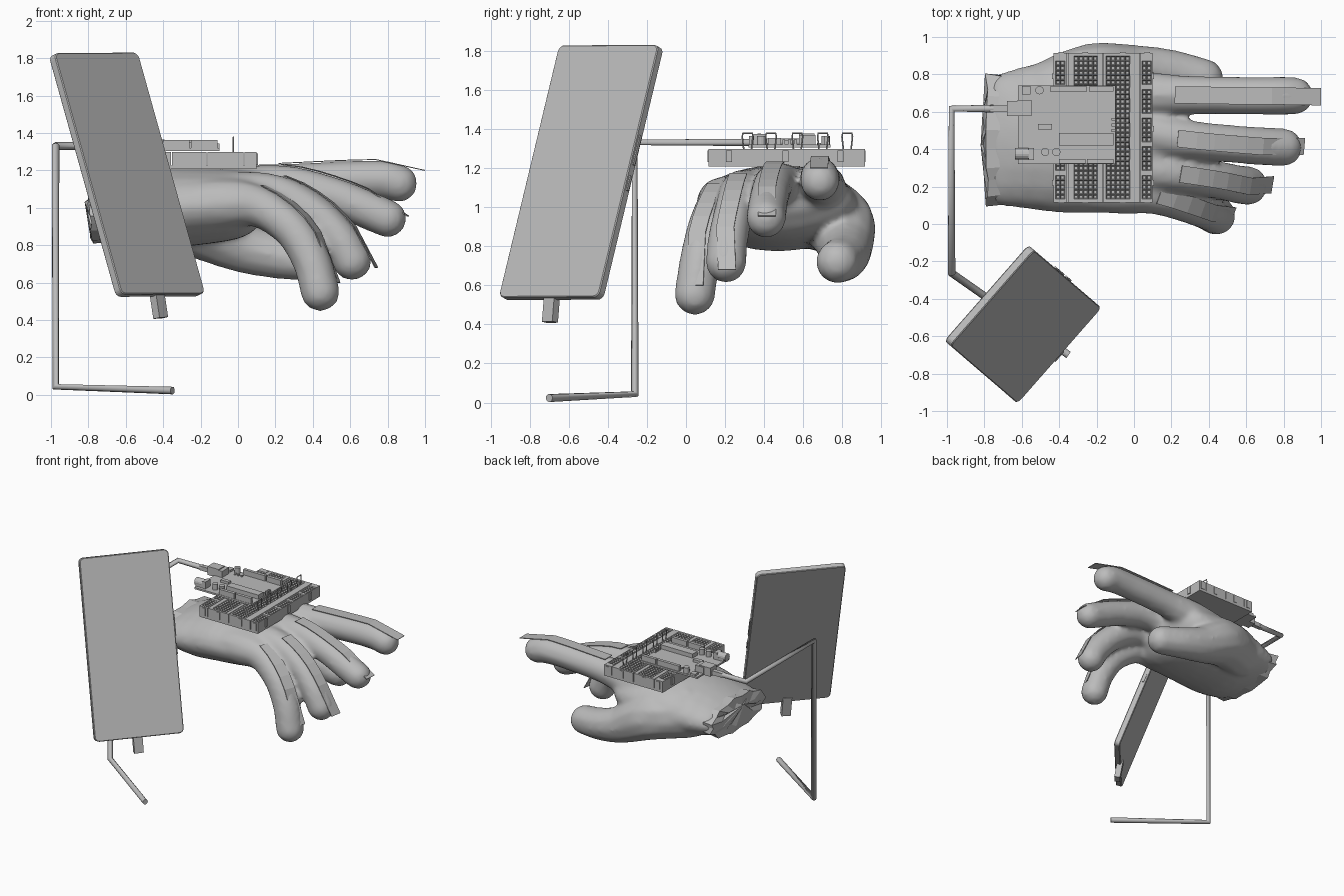
import bpy, bmesh, math, random
from mathutils import Vector, Matrix

random.seed(4)
default = bpy.data.objects.get("Cube")
if default:
    bpy.data.objects.remove(default, do_unlink=True)

GREY = (0.5, 0.5, 0.5, 1)
mat = bpy.data.materials.new("plain grey")
mat.use_nodes = True
mat.diffuse_color = GREY
mat.node_tree.nodes["Principled BSDF"].inputs["Base Color"].default_value = GREY


def add(name, bm):
    mesh = bpy.data.meshes.new(name)
    bmesh.ops.recalc_face_normals(bm, faces=bm.faces)
    bm.to_mesh(mesh)
    bm.free()
    mesh.materials.append(mat)
    obj = bpy.data.objects.new(name, mesh)
    bpy.context.collection.objects.link(obj)
    return obj


def boxes(name, items, frame=Matrix()):
    """One object from (centre, size) blocks."""
    bm = bmesh.new()
    for centre, size in items:
        place = Matrix.Translation(centre) @ Matrix.Diagonal((*size, 1))
        bmesh.ops.create_cube(bm, size=1, matrix=frame @ place)
    return add(name, bm)


def tube(name, points, radius):
    curve = bpy.data.curves.new(name, "CURVE")
    curve.dimensions = "3D"
    curve.bevel_depth = radius
    curve.bevel_resolution = 2
    curve.use_fill_caps = True
    spline = curve.splines.new("POLY")
    spline.points.add(len(points) - 1)
    for sp, p in zip(spline.points, points):
        sp.co = (*p, 1)
    curve.materials.append(mat)
    obj = bpy.data.objects.new(name, curve)
    bpy.context.collection.objects.link(obj)


def smooth_path(stations, step=0.02):
    """Samples of a smooth curve through (x, y, z, rx, ry, rz) stations."""
    pts = [Vector(s if len(s) == 6 else (*s, s[3], s[3])) for s in stations]
    pts = [pts[0] * 2 - pts[1]] + pts + [pts[-1] * 2 - pts[-2]]
    samples = []
    for a, b, c, d in zip(pts, pts[1:], pts[2:], pts[3:]):
        count = max(2, int((c - b).length / step))
        for i in range(count):
            t = i / count
            samples.append((b * 2 + (c - a) * t + (a * 2 - b * 5 + c * 4 - d) * t**2
                            + (b * 3 - a - c * 3 + d) * t**3) / 2)
    return samples + [pts[-2]]


def sweep(bm, stations, detail):
    for v in smooth_path(stations):
        place = Matrix.Translation(v[:3]) @ Matrix.Diagonal((*v[3:], 1))
        bmesh.ops.create_icosphere(bm, subdivisions=detail, radius=1, matrix=place)


# Hand: palm, thumb and four fingers fused into one smooth skin
bm = bmesh.new()
sweep(bm, [(-.74, .45, .955, .04, .35, .135), (-.55, .465, .97, .05, .39, .195),
           (-.35, .475, 1.0, .06, .42, .215), (0, .465, 1.02, .08, .40, .185),
           (.12, .45, 1.06, .06, .31, .125)], 3)
fingers = {
    "index": [(-.45, .65, 1.04, .135), (-.05, .69, 1.09, .135), (.25, .69, 1.13, .108),
              (.6, .685, 1.15, .104), (.78, .685, 1.15, .105), (.86, .685, 1.13, .103)],
    "middle": [(-.45, .48, 1.04, .135), (-.05, .5, 1.085, .135), (.25, .455, 1.12, .109),
               (.5, .43, 1.065, .104), (.7, .415, .985, .105), (.8, .41, .942, .104)],
    "ring": [(-.45, .35, 1.03, .135), (-.05, .31, 1.06, .135), (.2, .275, 1.07, .11),
             (.4, .245, .975, .105), (.54, .215, .835, .106), (.61, .205, .717, .108)],
    "little": [(-.45, .23, 1.0, .135), (-.1, .19, 1.02, .138), (.1, .165, 1.01, .115),
               (.28, .11, .895, .106), (.39, .07, .725, .106), (.44, .045, .552, .108)],
    "thumb": [(-.5, .67, .95, .175), (-.25, .775, .925, .19), (0, .815, .80, .145),
              (.2, .81, .745, .125), (.37, .775, .72, .114)],
}
for path in fingers.values():
    sweep(bm, path, 2)
hand = add("hand", bm)
fuse = hand.modifiers.new("fuse", "REMESH")
fuse.mode = "VOXEL"
fuse.voxel_size = 0.016
fuse.use_smooth_shade = True
soften = hand.modifiers.new("soften", "SMOOTH")
soften.factor = 0.5
soften.iterations = 12

# Gathered cuff: long folds closing the wrist to a point
FOLDS = 22
bm = bmesh.new()
rings = []
for x, reach, fold in ((-.6, .96, 0), (-.785, .99, .05), (-.79, .6, .08)):
    ring = []
    for i in range(FOLDS):
        a = math.tau * i / FOLDS
        k = reach + (fold if i % 2 else -fold) + random.uniform(-fold, fold) / 2
        ring.append(bm.verts.new((x + random.uniform(-fold, fold) / 4,
                                  .45 + .35 * k * math.cos(a), .955 + .14 * k * math.sin(a))))
    rings.append(ring)
tip = bm.verts.new((-.82, .42, 1.03))
for i in range(FOLDS):
    j = (i + 1) % FOLDS
    for low, high in zip(rings, rings[1:]):
        bm.faces.new((low[i], low[j], high[j], high[i]))
    bm.faces.new((rings[-1][i], rings[-1][j], tip))
add("wrist_cuff", bm)

# Bend sensors lying along the finger backs, each with a free straight end
sensors = {"index": (.2, .76, (1, .68, 1.2)), "middle": (.22, .74, (.91, .415, .955)),
           "ring": (.23, .63, (.74, .21, .68)), "little": (.12, .46, (.53, .045, .6))}
for finger, (start, stop, end) in sensors.items():
    samples = smooth_path(fingers[finger])
    run = Vector(samples[-1][:3]) - Vector(samples[len(samples) // 2][:3])
    side = Vector((-run.y, run.x, 0)).normalized()
    line = []
    for a, b in zip(samples, samples[1:]):
        normal = (Vector(b[:3]) - Vector(a[:3])).cross(side).normalized()
        p = Vector(a[:3]) + normal * (a[3] + .001)
        if start < p.x < stop:
            line.append(p)
    line = line[::4] + [Vector(end)]
    bm = bmesh.new()
    rows = [[bm.verts.new(p + side * s) for s in (-.046, .046)] for p in line]
    for a, b in zip(rows, rows[1:]):
        bm.faces.new((a[0], b[0], b[1], a[1]))
    thick = add(finger + "_sensor", bm).modifiers.new("thickness", "SOLIDIFY")
    thick.thickness = 0.005
    thick.offset = 0

# Breadboard strips with rows of square sockets
PITCH, TOP, BOTTOM = 0.0255, 1.298, 1.225


def socket_strip(name, x0, x1, first, cols, grouped):
    xs = [x0] + [first + PITCH * i for i in range(cols + 1)] + [x1]
    ys = [.115] + [.133 + PITCH * i for i in range(31)] + [.915]
    bm = bmesh.new()
    grid = [[bm.verts.new((x, y, TOP)) for y in ys] for x in xs]
    sockets = []
    for i in range(len(xs) - 1):
        for j in range(len(ys) - 1):
            f = bm.faces.new((grid[i][j], grid[i + 1][j], grid[i + 1][j + 1], grid[i][j + 1]))
            if 0 < i <= cols and 0 < j <= 30 and not (grouped and j % 6 == 0):
                sockets.append(f)
    rim = [e for e in bm.edges if e.is_boundary]
    walls = bmesh.ops.extrude_edge_only(bm, edges=rim)["geom"]
    for v in walls:
        if isinstance(v, bmesh.types.BMVert):
            v.co.z = BOTTOM
    bmesh.ops.inset_individual(bm, faces=sockets, thickness=0.007)
    for v in {v for f in sockets for v in f.verts}:
        v.co.z -= 0.015
    add(name, bm)


socket_strip("left_power_rail", -.43, -.357, -.42, 2, True)
socket_strip("socket_field_left", -.352, -.168, -.322, 5, False)
socket_strip("socket_field_right", -.162, .03, -.15, 5, False)
socket_strip("right_power_rail", .035, .1, .042, 2, True)
boxes("breadboard_base", [((-.165, .515, 1.217), (.53, .8, .018))])
boxes("breadboard_tabs", [((x, y, 1.26), (.012, .03, .06))
                          for x in (-.432, .102) for y in (.22, .51, .79)]
      + [((x, y, 1.26), (.03, .008, .06))
         for x in (-.39, -.26, -.06, .07) for y in (.115, .915)])

# Controller board and its components
boxes("controller_board", [((-.36, .53, 1.312), (.52, .42, .014))])
boxes("pin_headers", [((-.35, .722, 1.34), (.2, .025, .045)), ((-.175, .722, 1.34), (.13, .025, .045)),
                      ((-.33, .335, 1.34), (.14, .025, .045)), ((-.18, .335, 1.34), (.14, .025, .045))])
boxes("main_chip", [((-.255, .453, 1.335), (.29, .065, .035))])
boxes("usb_socket", [((-.585, .62, 1.34), (.075, .086, .06))])
boxes("reset_button", [((-.575, .715, 1.325), (.045, .045, .02))])
boxes("crystal", [((-.475, .52, 1.327), (.075, .03, .025))])
boxes("small_parts", [((-.5 + .03 * i, .68, 1.322), (.012, .02, .01)) for i in range(3)]
      + [((-.11, .5 + .03 * i, 1.33), (.02, .015, .03)) for i in range(3)])
bm = bmesh.new()
for x, y in ((-.475, .385), (-.415, .385), (-.505, .715)):
    bmesh.ops.create_cone(bm, cap_ends=True, segments=16, radius1=.022, radius2=.022,
                          depth=.05, matrix=Matrix.Translation((x, y, 1.34)))
add("capacitors", bm)
boxes("power_jack_body", [((-.55, .375, 1.342), (.03, .064, .065)),
                          ((-.59, .375, 1.325), (.07, .06, .03))])
bm = bmesh.new()
bmesh.ops.create_cone(bm, cap_ends=True, segments=16, radius1=.031, radius2=.031, depth=.075,
                      matrix=Matrix.Translation((-.6, .375, 1.346)) @ Matrix.Rotation(math.pi / 2, 4, "Y"))
add("power_jack_barrel", bm)

# Wire-leaded resistors standing in the sockets
for n, y in enumerate((.315, .435, .57, .70, .825)):
    arch = [(-.025, y + w, z) for w, z in ((-.02, TOP), (-.027, 1.36), (-.024, 1.378),
                                           (.024, 1.378), (.027, 1.36), (.02, TOP))]
    tube("resistor_wire_%d" % (n + 1), arch, .004)

# Cable with its plug, hanging down beside the hand
boxes("cable_plug", [((-.63, .617, 1.342), (.1, .08, .07)), ((-.72, .617, 1.331), (.1, .035, .035))])
tube("cable", [(-.75, .617, 1.331), (-.975, .617, 1.331), (-.975, -.262, 1.331),
               (-.975, -.262, .043), (-.35, -.7, .023)], .021)


# Leaning tablet and its plug, each built in a tilted frame
def tilted(origin, down):
    down = Vector(down).normalized()
    across = Vector((.66, .75, 0))
    across = (across - down * across.dot(down)).normalized()
    facing = across.cross(down) * -1
    return Matrix.Translation(origin) @ Matrix((across, down, facing)).transposed().to_4x4()


frame = tilted((-.594, -.536, 1.177), (.262, -.225, -.938))
WIDE, TALL, DEEP = .68, 1.375, .047
bm = bmesh.new()
bmesh.ops.create_cube(bm, size=1, matrix=Matrix.Diagonal((WIDE, TALL, DEEP, 1)))
corners = [e for e in bm.edges if abs(e.verts[0].co.z - e.verts[1].co.z) > .01]
bmesh.ops.bevel(bm, geom=corners, offset=.035, segments=5, affect="EDGES", profile=.5)
bm.normal_update()
flats = [f for f in bm.faces if abs(f.normal.z) > .9]
rims = list({e for f in flats for e in f.edges})
bmesh.ops.bevel(bm, geom=rims, offset=.005, segments=1, affect="EDGES")
bm.transform(frame)
add("tablet", bm)
boxes("tablet_buttons", [((WIDE / 2, y, 0), (.016, size, .015))
                         for y, size in ((-.12, .16), (.06, .08))], frame)
boxes("tablet_plug", [((0, 0, 0), (.07, .16, .045))],
      tilted((-.425, -.69, .49), (.15, -.08, -1)))
